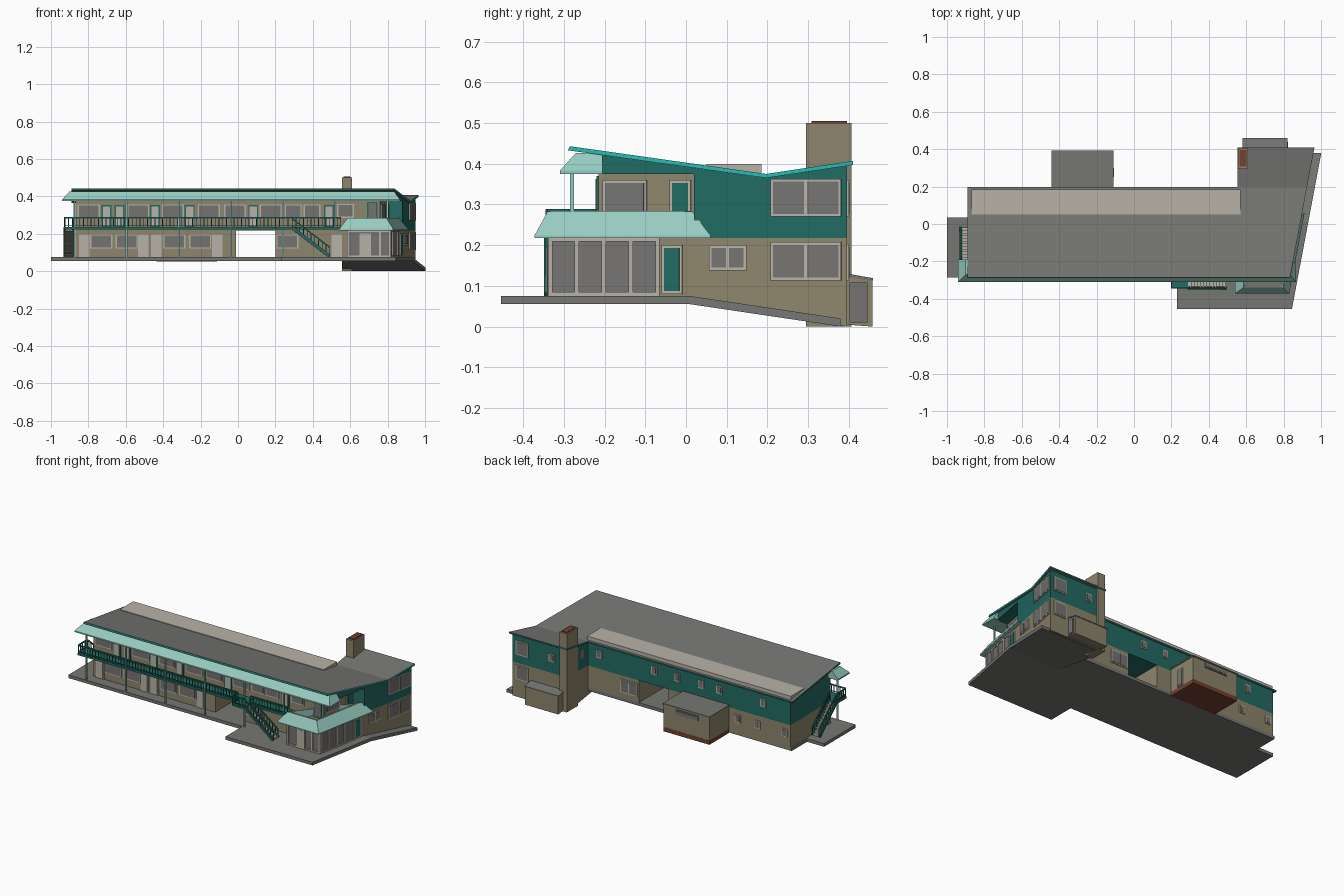
import bpy, bmesh, math
from mathutils import Vector, Matrix

cube = bpy.data.objects.get("Cube")
if cube:
    bpy.data.objects.remove(cube, do_unlink=True)

COLOURS = {
    "tan": (0.27, 0.235, 0.15), "teal": (0.016, 0.145, 0.125), "mint": (0.31, 0.6, 0.53),
    "beige": (0.48, 0.45, 0.39), "roof_grey": (0.18, 0.18, 0.17), "glass_grey": (0.18, 0.175, 0.17),
    "turquoise": (0.02, 0.48, 0.45), "brick_red": (0.17, 0.05, 0.03),
}
MATS = {}
for key, rgb in COLOURS.items():
    m = bpy.data.materials.new(key)
    m.use_nodes = True
    m.diffuse_color = (*rgb, 1)
    m.node_tree.nodes["Principled BSDF"].inputs["Base Color"].default_value = (*rgb, 1)
    MATS[key] = m

SLANT = 0.188                                  # the right end runs at an angle
TURN = -math.atan(SLANT)


def line(offset):
    return lambda y: offset + SLANT * y


wall_x, roof_x, slab_x, recess_x = line(0.875), line(0.888), line(0.93), line(0.80)


class Part:
    """One object gathered from several simple solids."""

    def __init__(self, name):
        self.name, self.bm, self.used = name, bmesh.new(), []

    def paint(self, faces, mat):
        if mat not in self.used:
            self.used.append(mat)
        for f in faces:
            f.material_index = self.used.index(mat)

    def box(self, centre, size, mat, matrix=Matrix()):
        mtx = Matrix.Translation(centre) @ matrix @ Matrix.Diagonal((*size, 1))
        vs = bmesh.ops.create_cube(self.bm, size=1, matrix=mtx)["verts"]
        self.paint({f for v in vs for f in v.link_faces}, mat)

    def span(self, x, y, z, mat):
        self.box([(a + b) / 2 for a, b in (x, y, z)], [b - a for a, b in (x, y, z)], mat)

    def beam(self, p, q, thick, mat):
        p, q = Vector(p), Vector(q)
        turn = (q - p).to_track_quat("Z", "Y").to_matrix().to_4x4()
        self.box((p + q) / 2, (thick, thick, (q - p).length), mat, turn)

    def skin(self, low, high, mat, caps=True):
        a = [self.bm.verts.new(p) for p in low]
        b = [self.bm.verts.new(p) for p in high]
        n = len(a)
        faces = [self.bm.faces.new((a[i], a[(i + 1) % n], b[(i + 1) % n], b[i])) for i in range(n)]
        if caps:
            faces += [self.bm.faces.new(a[::-1]), self.bm.faces.new(b)]
        bmesh.ops.recalc_face_normals(self.bm, faces=faces)
        self.paint(faces, mat)
        return faces

    def plan(self, outline, z0, z1, mat):
        return self.skin([(x, y, z0) for x, y in outline], [(x, y, z1) for x, y in outline], mat)

    def section(self, profile, left, right, mat):
        """Side profile (y, z) run from a left x to a right line."""
        return self.skin([(left, y, z) for y, z in profile], [(right(y), y, z) for y, z in profile], mat)

    def opening(self, face, u, z, frame="beige", pane="glass_grey", count=1, at=0.0):
        """Framed window or door on a front, back, side or slanted end wall."""
        mid, wide, edge = (u[0] + u[1]) / 2, u[1] - u[0], 0.007
        cz, tall = (z[0] + z[1]) / 2, z[1] - z[0]
        if face == "end":
            turn, spot = Matrix.Rotation(TURN, 4, "Z"), lambda s: (wall_x(s) + at, s, cz)
        elif face == "side":
            turn, spot = Matrix(), lambda s: (at, s, cz)
        else:
            turn, spot = Matrix.Rotation(math.pi / 2, 4, "Z"), lambda s: (s, at, cz)
        self.box(spot(mid), (0.010, wide, tall), frame, turn)
        step = (wide - edge) / count
        for i in range(count):
            s = u[0] + edge / 2 + step * (i + 0.5)
            self.box(spot(s), (0.014, step - edge, tall - 2 * edge), pane, turn)

    def done(self):
        me = bpy.data.meshes.new(self.name)
        self.bm.to_mesh(me)
        self.bm.free()
        for k in self.used:
            me.materials.append(MATS[k])
        ob = bpy.data.objects.new(self.name, me)
        bpy.context.scene.collection.objects.link(ob)


FRONT, BACK, WING, FLOOR, MIDDLE, SOFFIT = -0.215, 0.19, 0.395, 0.075, 0.217, 0.375
DECK, RAIL = 0.235, 0.285


def under_roof(y):
    return 0.433 - 0.14 * (y + 0.29)


# Paving, with a ramped strip beside the wing
p = Part("paving")
p.plan([(-1, -0.285), (0.23, -0.285), (0.23, -0.455), (slab_x(-0.455), -0.455), (slab_x(0.01), 0.01),
        (0.56, 0.01), (0.56, BACK), (-0.88, BACK), (-0.88, 0.035), (-1, 0.035)], 0.055, FLOOR, "roof_grey")
p.section([(0.01, FLOOR), (0.38, 0.02), (0.38, 0), (0.01, 0.055)], 0.56, slab_x, "roof_grey")
p.done()

# Ground floor walls, split by the drive-through passage
p = Part("ground_floor")
p.span((-0.87, -0.01), (FRONT, BACK), (0.057, MIDDLE), "tan")
lower = [(FRONT, 0.057), (BACK, 0.057), (BACK, MIDDLE), (FRONT, MIDDLE)]
p.section(lower, 0.2, lambda y: min(wall_x(y), wall_x(FRONT)), "tan")
p.section([(-0.07, 0.057), (0.01, 0.057), (WING, 0), (WING, MIDDLE), (-0.07, MIDDLE)], 0.56, wall_x, "tan")
p.done()

# Upper floor walls: teal, with tan on the balcony faces
p = Part("upper_floor")
faces = p.section([(FRONT, MIDDLE), (0.02, MIDDLE), (0.02, under_roof(0.02)), (FRONT, under_roof(FRONT))],
                  -0.87, recess_x, "teal")
p.paint([f for f in faces if f.normal.y < -0.5 or f.normal.x > 0.5], "tan")
p.section([(0.02, MIDDLE), (BACK, MIDDLE), (BACK, under_roof(BACK)), (0.02, under_roof(0.02))], -0.87, wall_x, "teal")
p.section([(BACK, MIDDLE), (WING, MIDDLE), (WING, 0.396), (BACK, 0.367)], 0.56, wall_x, "teal")
p.section([(FRONT, SOFFIT), (0.02, SOFFIT), (0.02, under_roof(0.02)), (FRONT, under_roof(FRONT))],
          0.5, wall_x, "teal")
p.done()

# Butterfly roof: grey on top, coloured fascia at the edges
p = Part("roof")
for profile, left in (([(-0.29, 0.433), (-0.285, 0.443), (0.197, 0.375), (0.197, 0.365)], -0.89),
                      ([(0.197, 0.365), (0.197, 0.375), (0.41, 0.407), (0.41, 0.397)], 0.553)):
    faces = p.section(profile, left, roof_x, "roof_grey")
    p.paint([f for f in faces if f.normal.x > 0.5], "turquoise")
    p.paint([f for f in faces if abs(f.normal.y) > 0.7 or f.normal.x < -0.5], "teal")
p.section([(0.05, 0.385), (0.05, 0.4), (0.185, 0.4), (0.185, 0.37)], -0.87, lambda y: 0.57, "beige")
p.done()

# Sloped eave along the balcony
p = Part("balcony_eave")
foot = [(-0.94, -0.31), (0.865, -0.31), (0.865, -0.205), (-0.94, -0.19)]
head = [(-0.90, -0.27), (0.835, -0.27), (0.835, -0.205), (-0.90, -0.19)]
p.plan(foot, SOFFIT, 0.383, "mint")
p.skin([(*q, 0.383) for q in foot], [(*q, 0.427) for q in head], "mint")
p.done()

# Balcony deck, railings and posts
p = Part("balcony")
p.span((-0.93, 0.56), (-0.29, FRONT), (0.222, DECK), "teal")
p.span((-0.93, -0.87), (FRONT, -0.19), (0.222, DECK), "teal")
p.span((0.2, 0.29), (-0.345, -0.29), (0.222, DECK), "teal")


def railing(part, a, b, gap=0.02):
    a, b = Vector(a), Vector(b)
    up = Vector((0, 0, RAIL - DECK))
    part.beam(a + up, b + up, 0.007, "teal")
    part.beam(a + up * 0.2, b + up * 0.2, 0.004, "teal")
    n = max(2, round((b - a).length / gap))
    for i in range(n + 1):
        q = a.lerp(b, i / n)
        part.beam(q, q + up, 0.004, "teal")


railing(p, (-0.927, -0.287, DECK), (0.2, -0.287, DECK))
railing(p, (0.2, -0.342, DECK), (0.29, -0.342, DECK))
railing(p, (0.2, -0.342, DECK), (0.2, -0.287, DECK))
railing(p, (0.29, -0.287, DECK), (0.55, -0.287, DECK))
railing(p, (-0.927, -0.287, DECK), (-0.927, -0.2, DECK))
for i in range(7):
    x = -0.875 + 0.279 * i
    p.beam((x, -0.28, FLOOR if x < 0.5 else DECK), (x, -0.28, 0.38), 0.009, "mint")
p.done()


def stairs(name, top, foot, side):
    part = Part(name)
    top, foot, side = Vector(top), Vector(foot), Vector(side)
    run = foot - top
    n = 12
    for i in range(n):
        c = top + run * ((i + 0.5) / n)
        size = [abs(run[k]) / n * 1.1 + 2 * abs(side[k]) for k in (0, 1)]
        part.box(c, (*size, 0.014), "beige")
    for s in (-1, 1):
        part.beam(top + side * s, foot + side * s, 0.014, "teal")
        railing(part, top + side * s, foot + side * s, 0.025)
    part.done()


stairs("front_stairs", (0.29, -0.318, 0.23), (0.49, -0.318, 0.078), (0, 0.024, 0))
stairs("side_stairs", (-0.904, -0.19, 0.23), (-0.904, -0.02, 0.078), (0.023, 0, 0))
p = Part("side_stair_underside")
p.skin([(-0.925, -0.19, 0.215), (-0.883, -0.19, 0.215), (-0.883, -0.03, FLOOR), (-0.925, -0.03, FLOOR)],
       [(-0.925, -0.19, 0.221), (-0.883, -0.19, 0.221), (-0.883, -0.03, 0.081), (-0.925, -0.03, 0.081)], "roof_grey")
p.done()

# Glazed lobby with mullions
p = Part("lobby")
p.plan([(0.585, -0.335), (wall_x(-0.335), -0.335), (wall_x(-0.07), -0.07), (0.585, -0.07)],
       FLOOR, MIDDLE, "glass_grey")
for y in (-0.333, -0.268, -0.202, -0.136, -0.07):
    p.beam((wall_x(y), y, FLOOR), (wall_x(y), y, MIDDLE), 0.011, "beige")
for x in (0.588, 0.76):
    p.beam((x, -0.335, FLOOR), (x, -0.335, MIDDLE), 0.011, "beige")
for z in (0.08, 0.213):
    p.beam((0.585, -0.335, z), (wall_x(-0.335), -0.335, z), 0.009, "beige")
    p.beam((wall_x(-0.335), -0.335, z), (wall_x(-0.07), -0.07, z), 0.009, "beige")
p.opening("front", (0.65, 0.71), (FLOOR, 0.2), pane="beige", at=-0.337)
p.done()

# Lobby canopy: sloped skirt around a sunken deck
p = Part("lobby_canopy")
foot = [(0.54, -0.372), (0.83, -0.372), (0.912, 0.06), (0.54, 0.06)]
head = [(0.585, -0.34), (0.795, -0.34), (0.862, 0.015), (0.585, 0.015)]
p.plan(foot, MIDDLE, 0.224, "mint")
p.skin([(*q, 0.224) for q in foot[:3]], [(*q, 0.283) for q in head[:3]], "mint", caps=False)
p.skin([(0.54, -0.372, 0.224), (0.54, -0.29, 0.224), (0.545, -0.29, 0.224)],
       [(0.585, -0.34, 0.283), (0.585, -0.29, 0.283), (0.59, -0.29, 0.283)], "mint")
inner = [(0.59, -0.332), (0.789, -0.332), (0.852, 0.01)]
for a, b in zip(inner, inner[1:]):
    p.beam((*a, 0.279), (*b, 0.279), 0.010, "beige")
p.plan([(0.56, -0.33), (0.79, -0.33), (0.85, 0.015), (0.56, 0.015)], 0.224, DECK, "roof_grey")
p.done()

# Front guest room windows and doors
p = Part("front_openings")
for x in (-0.79, -0.655, -0.40, -0.262, 0.205):
    p.opening("front", (x, x + 0.118), (0.12, 0.197), at=FRONT)
for x in (-0.85, -0.535, -0.465, -0.14, 0.5):
    p.opening("front", (x, x + 0.056), (FLOOR, 0.197), pane="beige", at=FRONT)
for x in (-0.857, -0.593, -0.407, -0.215, -0.075, 0.115, 0.25, 0.35):
    p.opening("front", (x, x + 0.118 if x < 0.2 else x + 0.09), (0.28, 0.357), at=FRONT)
for i, x in enumerate((-0.73, -0.66, -0.47, -0.285, 0.055, 0.46)):
    p.opening("front", (x, x + 0.053), (DECK, 0.353), frame="teal", pane="beige", at=FRONT)
p.opening("front", (0.53, 0.62), (0.285, 0.36), at=FRONT)
p.opening("front", (0.69, 0.745), (DECK, 0.37), frame="teal", at=FRONT)
p.done()

# Slanted end wall windows and doors
p = Part("end_openings")
p.opening("end", (-0.06, -0.008), (0.08, 0.2), frame="beige", pane="teal")
p.opening("end", (0.057, 0.15), (0.138, 0.2), count=2)
p.opening("end", (0.207, 0.383), (0.113, 0.208), count=2)
p.opening("end", (0.207, 0.383), (0.27, 0.363), count=2)
p.opening("end", (-0.205, -0.095), (0.27, 0.36), at=-0.075)
p.opening("end", (-0.04, 0.013), (DECK, 0.36), pane="teal", at=-0.075)
p.done()

# Back windows
p = Part("back_openings")
for x in (0.48, 0.09, -0.07, -0.24, -0.37, -0.68):
    p.opening("back", (x - 0.02, x + 0.02), (0.285, 0.335), at=BACK)
for x in (-0.5, -0.64, -0.83):
    p.opening("back", (x - 0.02, x + 0.02), (0.135, 0.185), at=BACK)
p.opening("back", (0.21, 0.33), (0.11, 0.195), count=2, at=BACK)
for z in (0.113, 0.27):
    p.opening("back", (0.835, 0.925), (z, z + 0.09), at=WING)
p.opening("back", (0.65, 0.69), (0.29, 0.34), at=WING)
p.opening("side", (0.225, 0.265), (0.285, 0.335), at=0.56)
p.done()

# Rear service room on a brick base
p = Part("service_room")
p.span((-0.437, -0.113), (BACK, 0.387), (0.078, 0.225), "tan")
p.span((-0.437, -0.113), (BACK, 0.388), (0.052, 0.078), "brick_red")
p.span((-0.44, -0.11), (BACK, 0.392), (0.225, 0.232), "roof_grey")
p.opening("back", (-0.36, -0.2), (0.185, 0.215), frame="glass_grey", at=0.387)
p.opening("side", (0.25, 0.3), (0.08, 0.19), at=-0.113)
p.done()

# Rear store with a lean-to roof
p = Part("rear_store")
faces = p.section([(0.39, 0.005), (0.458, 0), (0.458, 0.113), (0.39, 0.125)], 0.583, lambda y: 0.817, "tan")
p.section([(0.39, 0.125), (0.46, 0.113), (0.46, 0.119), (0.39, 0.131)], 0.58, lambda y: 0.82, "roof_grey")
p.opening("side", (0.402, 0.446), (0.01, 0.108), frame="glass_grey", at=0.817)
p.done()

# Chimney with a red cap
p = Part("chimney")
p.span((0.557, 0.61), (0.295, 0.407), (0, 0.5), "tan")
p.span((0.565, 0.602), (0.308, 0.395), (0.5, 0.505), "brick_red")
p.done()
